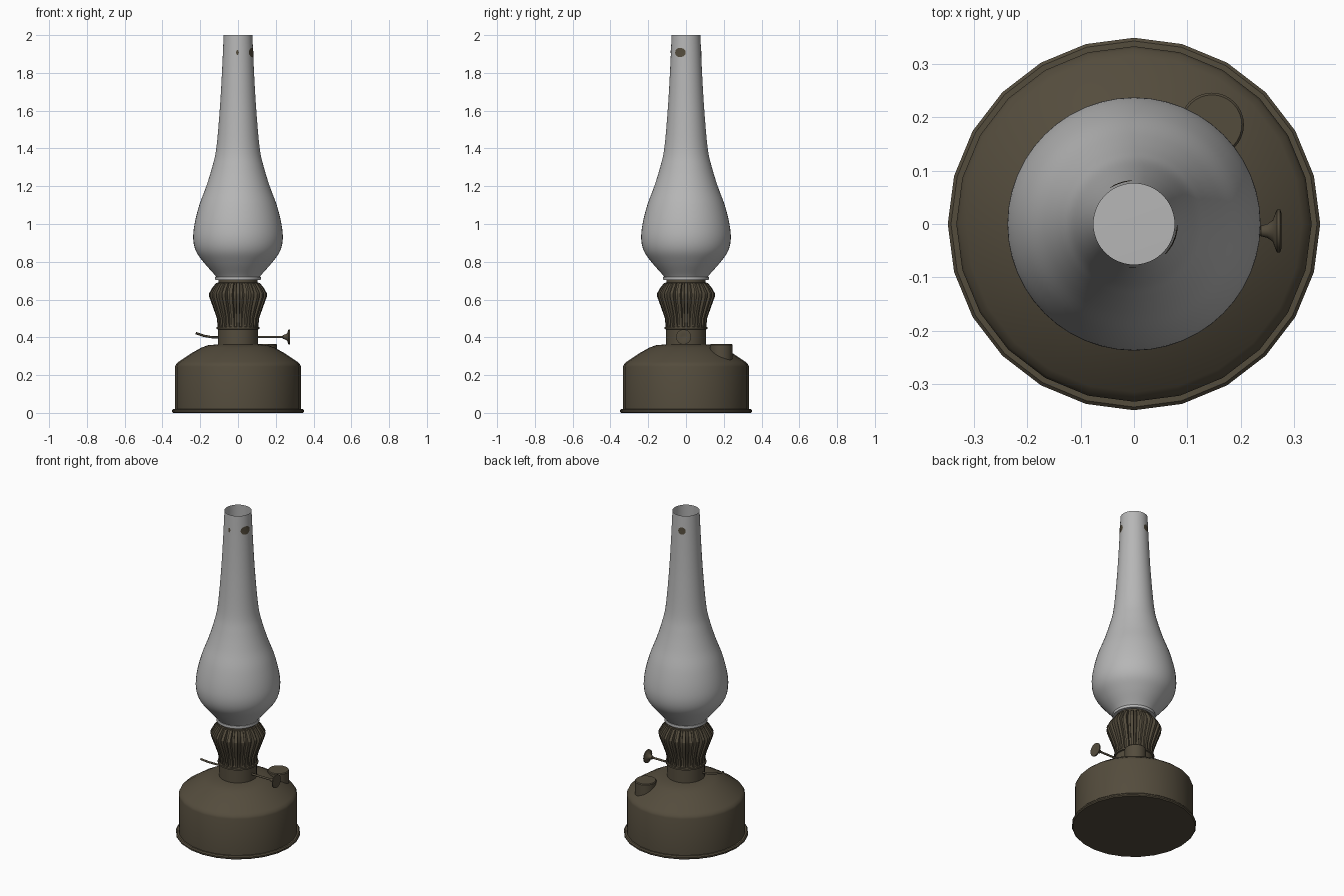
import bpy, bmesh, math
from mathutils import Vector, Matrix

if "Cube" in bpy.data.objects:
    bpy.data.objects.remove(bpy.data.objects["Cube"])


def material(name, rgb):
    m = bpy.data.materials.new(name)
    m.diffuse_color = (*rgb, 1)
    m.use_nodes = True
    m.node_tree.nodes["Principled BSDF"].inputs["Base Color"].default_value = m.diffuse_color
    return m


BRONZE = material("dark_bronze", (0.088, 0.072, 0.046))
GLASS = material("grey_glass", (0.47, 0.47, 0.47))


def finish(name, bm, mat, angle=35):
    bmesh.ops.recalc_face_normals(bm, faces=bm.faces)
    me = bpy.data.meshes.new(name)
    bm.to_mesh(me)
    bm.free()
    me.materials.append(mat)
    ob = bpy.data.objects.new(name, me)
    bpy.context.collection.objects.link(ob)
    bpy.ops.object.select_all(action='DESELECT')
    ob.select_set(True)
    bpy.context.view_layer.objects.active = ob
    bpy.ops.object.shade_smooth_by_angle(angle=math.radians(angle))
    return ob


def lathe(name, profile, sides, mat, matrix=None, cap_start=False, cap_end=False, angle=35):
    """Spin (radius, height) points around z, then place with matrix."""
    bm = bmesh.new()
    rings = []
    for r, z in profile:
        rings.append([bm.verts.new((r * math.cos(2 * math.pi * i / sides),
                                    r * math.sin(2 * math.pi * i / sides), z))
                      for i in range(sides)])
    for a, b in zip(rings, rings[1:]):
        for i in range(sides):
            j = (i + 1) % sides
            bm.faces.new((a[i], a[j], b[j], b[i]))
    if cap_start:
        bm.faces.new(rings[0][::-1])
    if cap_end:
        bm.faces.new(rings[-1])
    if matrix:
        bm.transform(matrix)
    return finish(name, bm, mat, angle)


def smooth_profile(pts, steps=5):
    """Catmull-Rom through the profile points."""
    out = []
    p = [pts[0]] + pts + [pts[-1]]
    for i in range(1, len(p) - 2):
        a, b, c, d = (Vector(q) for q in p[i - 1:i + 3])
        for s in range(steps):
            t = s / steps
            out.append(tuple(0.5 * (2 * b + (c - a) * t + (2 * a - 5 * b + 4 * c - d) * t ** 2
                                    + (3 * b - a - 3 * c + d) * t ** 3)))
    return out + [pts[-1]]


# Fuel tank with rolled foot rim
lathe("tank", [(0.343, 0), (0.349, 0.006), (0.349, 0.014), (0.343, 0.02), (0.333, 0.02),
               (0.333, 0.245), (0.328, 0.258), (0.315, 0.27), (0.25, 0.314), (0.195, 0.345),
               (0.16, 0.358), (0.105, 0.363)], 24, BRONZE, cap_start=True, cap_end=True)

# Filler cap on the shoulder
lathe("filler_cap", [(0.06, 0.27), (0.06, 0.36), (0.056, 0.365)], 32, BRONZE,
      Matrix.Translation((0.146, 0.186, 0)), cap_start=True, cap_end=True)

# Burner neck with flange
lathe("burner_neck", [(0.106, 0.355), (0.106, 0.442), (0.114, 0.444), (0.114, 0.454),
                      (0.104, 0.457), (0.1, 0.47)], 32, BRONZE, cap_end=True)

# Pleated gallery: alternating outer and inner ribs
bm = bmesh.new()
FOLDS = 24
levels = [(0.108, 0.1, 0.456), (0.112, 0.102, 0.5), (0.132, 0.114, 0.558), (0.153, 0.132, 0.615),
          (0.154, 0.133, 0.632), (0.138, 0.122, 0.66), (0.116, 0.108, 0.688), (0.1, 0.1, 0.69)]
rings = []
for outer, inner, z in levels:
    ring = []
    for k in range(FOLDS * 4):
        fold, part = divmod(k, 4)
        r = outer if part < 2 else inner
        a = 2 * math.pi / FOLDS * (fold + (-0.23, 0.23, 0.33, 0.67)[part])
        ring.append(bm.verts.new((r * math.cos(a), r * math.sin(a), z)))
    rings.append(ring)
for a, b in zip(rings, rings[1:]):
    for i in range(FOLDS * 4):
        j = (i + 1) % (FOLDS * 4)
        bm.faces.new((a[i], a[j], b[j], b[i]))
finish("pleated_gallery", bm, BRONZE, 25)

# Collar under the chimney
lathe("gallery_collar", [(0.104, 0.68), (0.104, 0.708)], 32, BRONZE, cap_end=True)

# Glass seat ring and chimney
lathe("chimney_ring", [(0.1, 0.703), (0.12, 0.704), (0.122, 0.712), (0.12, 0.72), (0.1, 0.721)],
      48, GLASS, cap_start=True, cap_end=True)
lathe("glass_chimney", smooth_profile([(0.114, 0.718), (0.128, 0.736), (0.18, 0.795),
                                       (0.222, 0.855), (0.237, 0.92), (0.23, 1.0),
                                       (0.205, 1.1), (0.168, 1.2), (0.137, 1.3), (0.115, 1.4),
                                       (0.097, 1.6), (0.085, 1.8), (0.076, 2.0)]),
      48, GLASS, angle=60)

# Small dark oval marks near the chimney top
for n, (deg, w, h) in enumerate([(-23, 0.031, 0.025), (108, 0.022, 0.022), (268, 0.007, 0.014)]):
    bm = bmesh.new()
    pts = []
    for k in range(14):
        t = 2 * math.pi * k / 14
        z = 1.908 + h * math.sin(t)
        r = 0.0825 - (z - 1.88) * 0.045
        a = math.radians(deg) + w * math.cos(t) / 0.08
        pts.append(bm.verts.new((r * math.cos(a), r * math.sin(a), z)))
    c = math.radians(deg)
    mid = bm.verts.new((0.0815 * math.cos(c), 0.0815 * math.sin(c), 1.908))
    for k in range(14):
        bm.faces.new((mid, pts[k], pts[(k + 1) % 14]))
    finish(f"chimney_mark_{n + 1}", bm, BRONZE)

# Wick wheel: thin shaft with flared knob
lathe("wick_knob", [(0.006, 0.09), (0.006, 0.235), (0.01, 0.238), (0.013, 0.25), (0.02, 0.26),
                    (0.036, 0.266), (0.04, 0.268), (0.04, 0.274), (0.034, 0.276),
                    (0.012, 0.271)], 24, BRONZE,
      Matrix.Translation((0, -0.013, 0.402)) @ Matrix.Rotation(math.pi / 2, 4, 'Y'),
      cap_start=True, cap_end=True)

# Curved lever on the opposite side
cu = bpy.data.curves.new("side_lever", 'CURVE')
cu.dimensions = '3D'
cu.bevel_depth = 0.006
cu.bevel_resolution = 2
cu.use_fill_caps = True
path = [(-0.09, -0.013, 0.4), (-0.14, -0.02, 0.401), (-0.18, -0.033, 0.408), (-0.222, -0.05, 0.422)]
sp = cu.splines.new('POLY')
sp.points.add(len(path) - 1)
for p, co in zip(sp.points, path):
    p.co = (*co, 1)
cu.materials.append(BRONZE)
bpy.context.collection.objects.link(bpy.data.objects.new("side_lever", cu))
